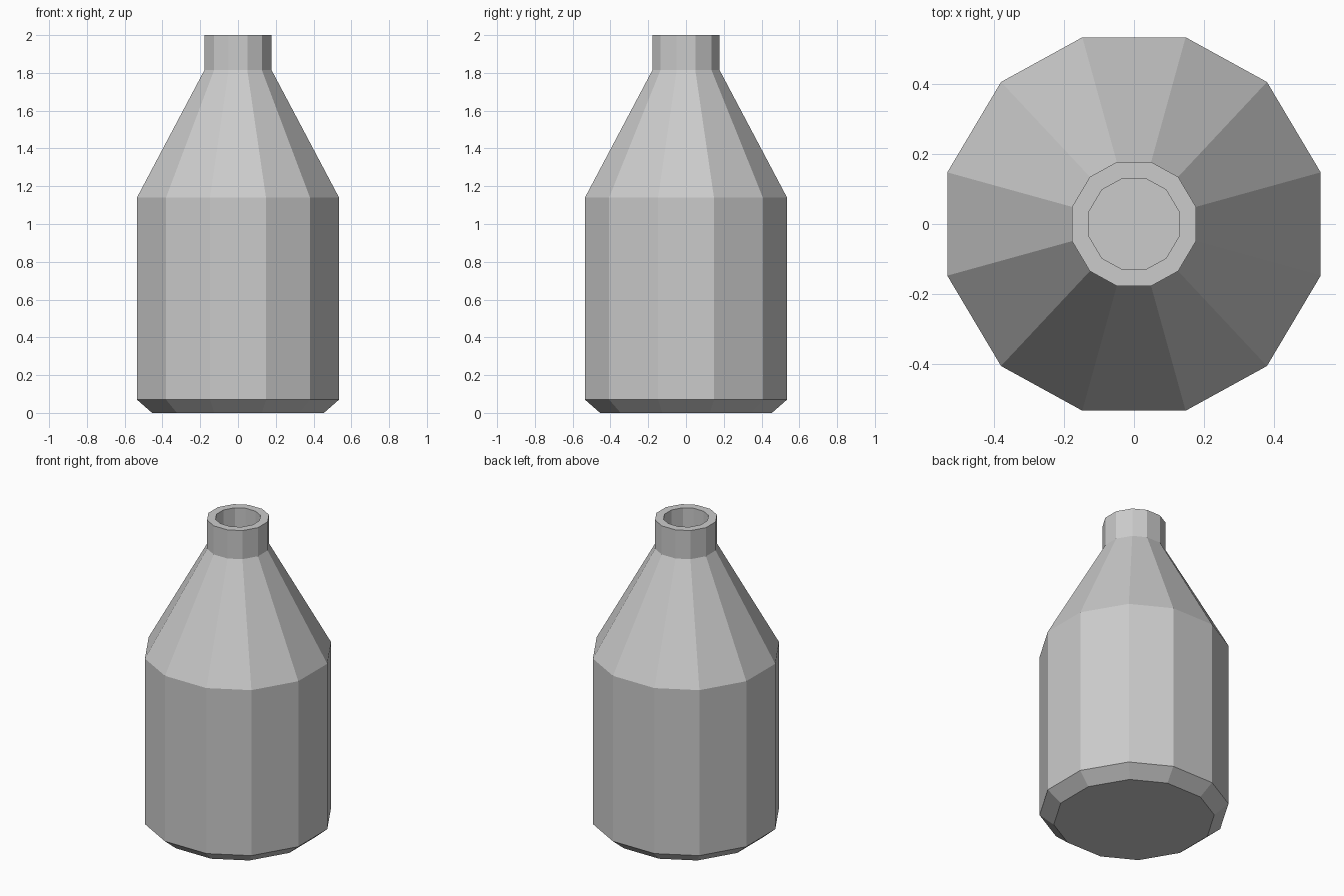
import bpy, bmesh

if "Cube" in bpy.data.objects:
    bpy.data.objects.remove(bpy.data.objects["Cube"])

# Twelve-sided cross-section: one quadrant, mirrored around
quad = [(0.535, 0.148), (0.381, 0.407), (0.148, 0.535)]
ring = (quad + [(-x, y) for x, y in reversed(quad)]
        + [(-x, -y) for x, y in quad] + [(x, -y) for x, y in reversed(quad)])

# Profile as (scale of cross-section, height): base, body, shoulder, neck, mouth
profile = [(0.85, 0.0), (1.0, 0.07), (1.0, 1.14), (0.332, 1.815),
           (0.332, 2.0), (0.241, 2.0), (0.241, 1.80)]

bm = bmesh.new()
loops = [[bm.verts.new((x * s, y * s, z)) for x, y in ring] for s, z in profile]
for low, high in zip(loops, loops[1:]):
    for i in range(len(ring)):
        j = (i + 1) % len(ring)
        bm.faces.new((low[i], low[j], high[j], high[i]))

# Flat underside and floor of the mouth
bm.faces.new(loops[0][::-1])
bm.faces.new(loops[-1])
bmesh.ops.recalc_face_normals(bm, faces=bm.faces)

mesh = bpy.data.meshes.new("bottle")
bm.to_mesh(mesh)
bm.free()
bpy.context.collection.objects.link(bpy.data.objects.new("bottle", mesh))
